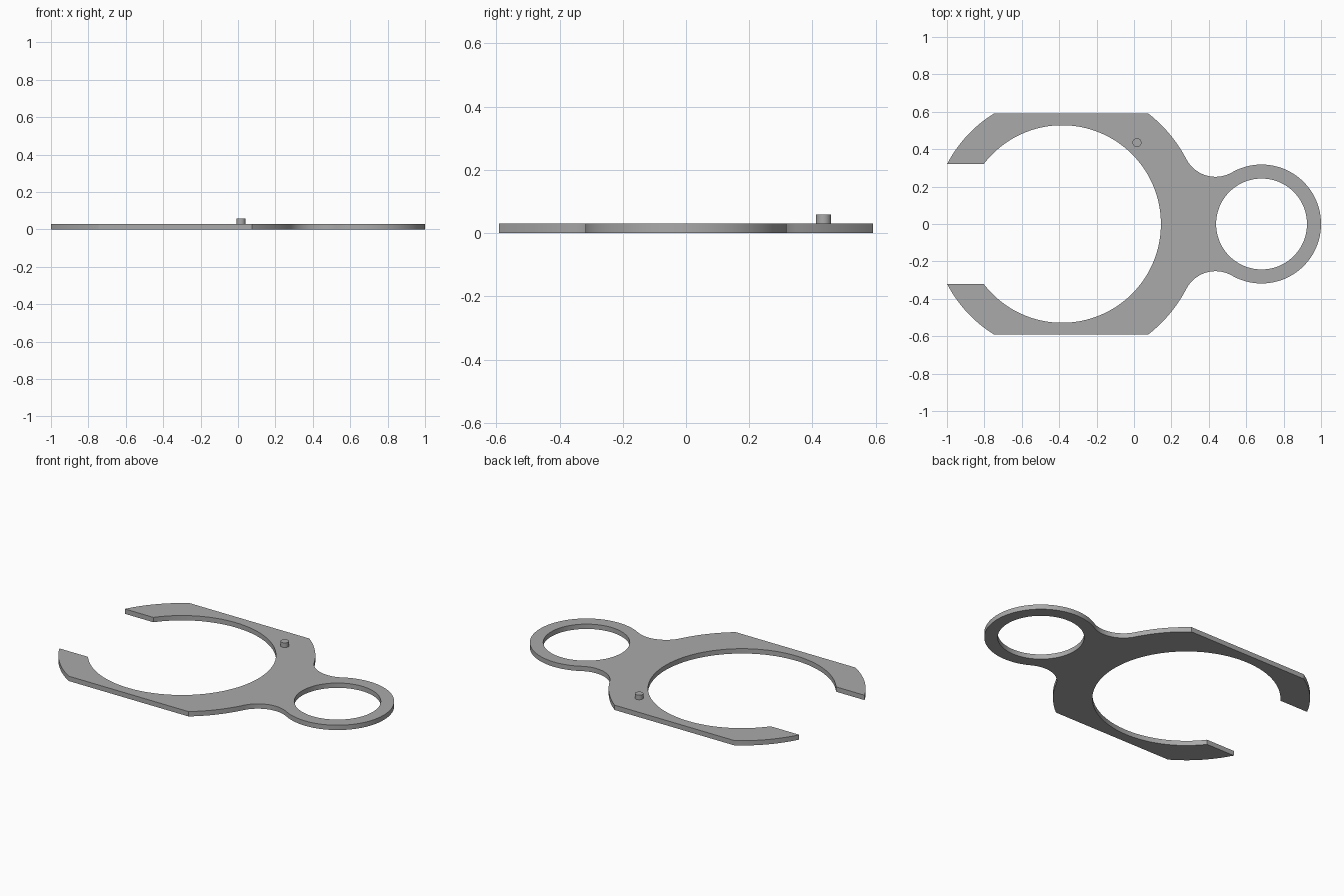
import bpy
import bmesh
from math import sin, cos, asin, acos, atan2, pi, sqrt, radians

cube = bpy.data.objects.get("Cube")
if cube:
    bpy.data.objects.remove(cube, do_unlink=True)

THICK = 0.03
CLAMP_X, BORE_R, JAW_R, BODY_R = -0.384, 0.528, 0.694, 0.749
RING_X, RING_R, HOLE_R = 0.682, 0.318, 0.243
FLAT_Y, GAP_Y = 0.592, 0.32
FILLET_R = 0.176

grey = bpy.data.materials.new("plain grey")
grey.use_nodes = True
COLOUR = (0.4, 0.4, 0.4, 1)
grey.diffuse_color = COLOUR
grey.node_tree.nodes["Principled BSDF"].inputs["Base Color"].default_value = COLOUR


def arc(cx, cy, r, start, end, steps):
    """Points along an arc, both ends included."""
    angles = [start + (end - start) * i / steps for i in range(steps + 1)]
    return [(cx + r * cos(a), cy + r * sin(a)) for a in angles]


def finish(bm, name):
    bmesh.ops.recalc_face_normals(bm, faces=bm.faces)
    mesh = bpy.data.meshes.new(name)
    bm.to_mesh(mesh)
    bm.free()
    obj = bpy.data.objects.new(name, mesh)
    bpy.context.collection.objects.link(obj)
    mesh.materials.append(grey)
    bpy.ops.object.select_all(action="DESELECT")
    obj.select_set(True)
    bpy.context.view_layer.objects.active = obj
    bpy.ops.object.shade_smooth_by_angle(angle=radians(20))
    return obj


# Fillet circle touching both the clamp body and the finger ring
span = RING_X - CLAMP_X
to_body, to_ring = BODY_R + FILLET_R, RING_R + FILLET_R
along = (span ** 2 + to_body ** 2 - to_ring ** 2) / (2 * span)
fx, fy = CLAMP_X + along, sqrt(to_body ** 2 - along ** 2)
body_angle = atan2(fy, fx - CLAMP_X)
ring_angle = atan2(fy, fx - RING_X)

# Back half of the plate outline, from the bore round to the ring hole
outline = arc(CLAMP_X, 0, BORE_R, 0, pi - asin(GAP_Y / BORE_R), 64)
outline += arc(CLAMP_X, 0, JAW_R, pi - asin(GAP_Y / JAW_R), pi - asin(FLAT_Y / JAW_R), 16)
outline += arc(CLAMP_X, 0, BODY_R, asin(FLAT_Y / BODY_R), body_angle, 16)
outline += arc(fx, fy, FILLET_R, body_angle - pi, ring_angle - pi + 2 * pi - 2 * pi, 20)
outline += arc(RING_X, 0, RING_R, ring_angle, 0, 48)[1:]
outline += arc(RING_X, 0, HOLE_R, 0, pi, 48)

# Plate: extrude the half, open the seam, mirror it to the front
bm = bmesh.new()
base = bm.faces.new([bm.verts.new((x, y, 0)) for x, y in outline])
raised = bmesh.ops.extrude_face_region(bm, geom=[base], use_keep_orig=True)["geom"]
bmesh.ops.translate(bm, vec=(0, 0, THICK), verts=[v for v in raised if isinstance(v, bmesh.types.BMVert)])
seam = [f for f in bm.faces if all(abs(v.co.y) < 1e-5 for v in f.verts)]
bmesh.ops.delete(bm, geom=seam, context="FACES")
copy = bmesh.ops.duplicate(bm, geom=bm.verts[:] + bm.edges[:] + bm.faces[:])["geom"]
bmesh.ops.scale(bm, vec=(1, -1, 1), verts=[v for v in copy if isinstance(v, bmesh.types.BMVert)])
bmesh.ops.remove_doubles(bm, verts=bm.verts, dist=1e-5)
finish(bm, "clamp_plate")

# Locating pin standing on the plate
bm = bmesh.new()
bmesh.ops.create_cone(bm, cap_ends=True, segments=32, radius1=0.024, radius2=0.024, depth=THICK)
bmesh.ops.translate(bm, vec=(0.016, 0.435, THICK * 1.45), verts=bm.verts)
finish(bm, "locating_pin")
